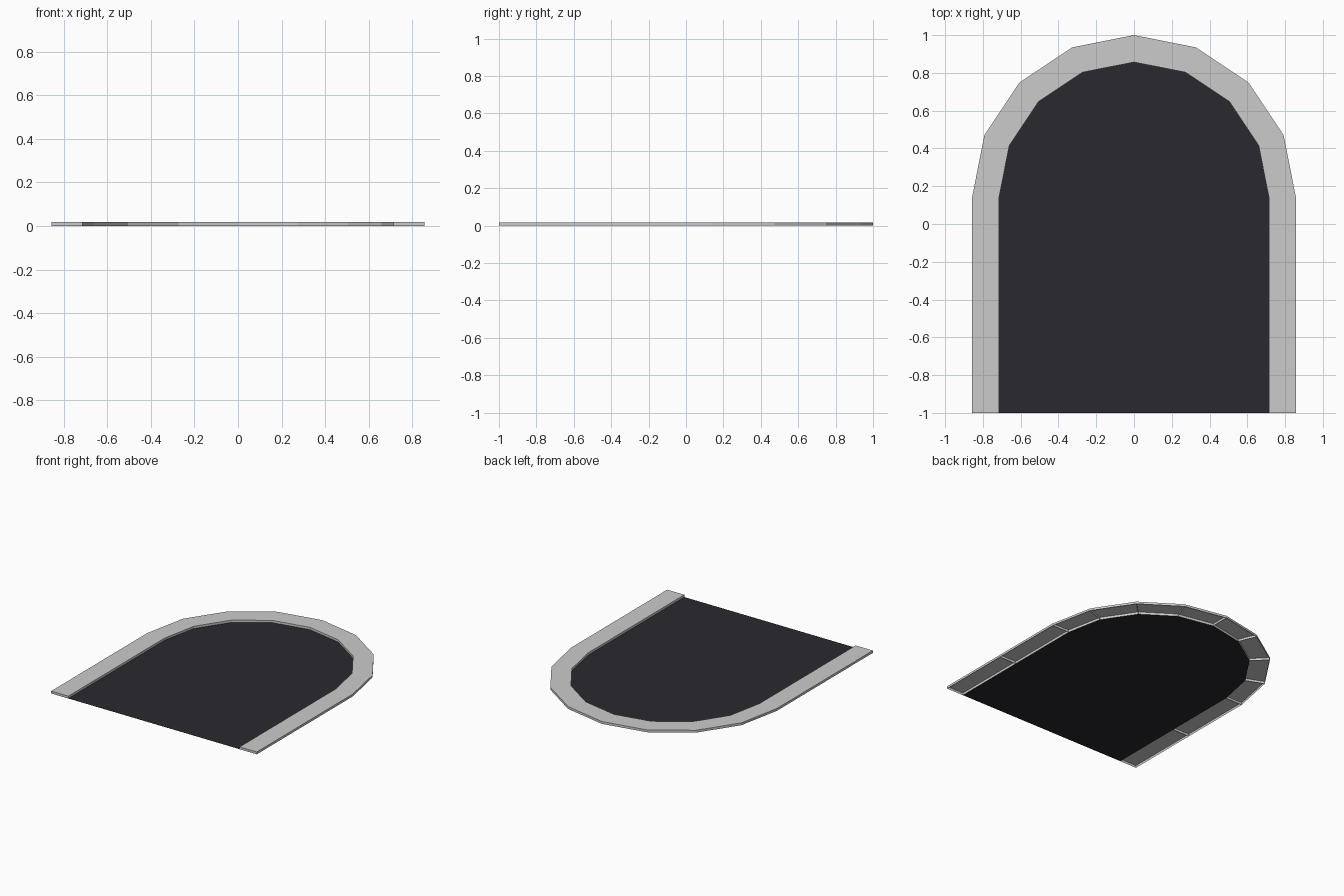
import bpy, bmesh, math

if "Cube" in bpy.data.objects:
    bpy.data.objects.remove(bpy.data.objects["Cube"])

R_OUT, R_IN, CY, H = 0.857, 0.714, 0.143, 0.018


def arch_path(r):
    # straight legs in two pieces, then a half circle of eight segments
    arc = [(r * math.cos(math.radians(22.5 * i)),
            CY + r * math.sin(math.radians(22.5 * i))) for i in range(9)]
    mid = (CY - 1) / 2
    return [(r, -1), (r, mid)] + arc + [(-r, mid), (-r, -1)]


def finish(name, bm):
    mesh = bpy.data.meshes.new(name)
    bm.to_mesh(mesh)
    bm.free()
    obj = bpy.data.objects.new(name, mesh)
    bpy.context.collection.objects.link(obj)
    return obj


outer, inner = arch_path(R_OUT), arch_path(R_IN)

# Raised arch border: a row of shallow blocks, open underneath
bm = bmesh.new()
for i in range(len(outer) - 1):
    corners = [outer[i], outer[i + 1], inner[i + 1], inner[i]]
    low = [bm.verts.new((x, y, 0)) for x, y in corners]
    top = [bm.verts.new((x, y, H)) for x, y in corners]
    bm.faces.new(top)
    for a in range(4):
        b = (a + 1) % 4
        bm.faces.new((low[a], low[b], top[b], top[a]))
finish("arch_border", bm)

# Dark flat panel filling the arch
bm = bmesh.new()
bm.faces.new([bm.verts.new((x, y, 0.0005)) for x, y in inner])
panel = finish("dark_opening", bm)
mat = bpy.data.materials.new("dark")
mat.diffuse_color = (0.022, 0.022, 0.028, 1)
mat.use_nodes = True
mat.node_tree.nodes["Principled BSDF"].inputs["Base Color"].default_value = mat.diffuse_color
panel.data.materials.append(mat)
